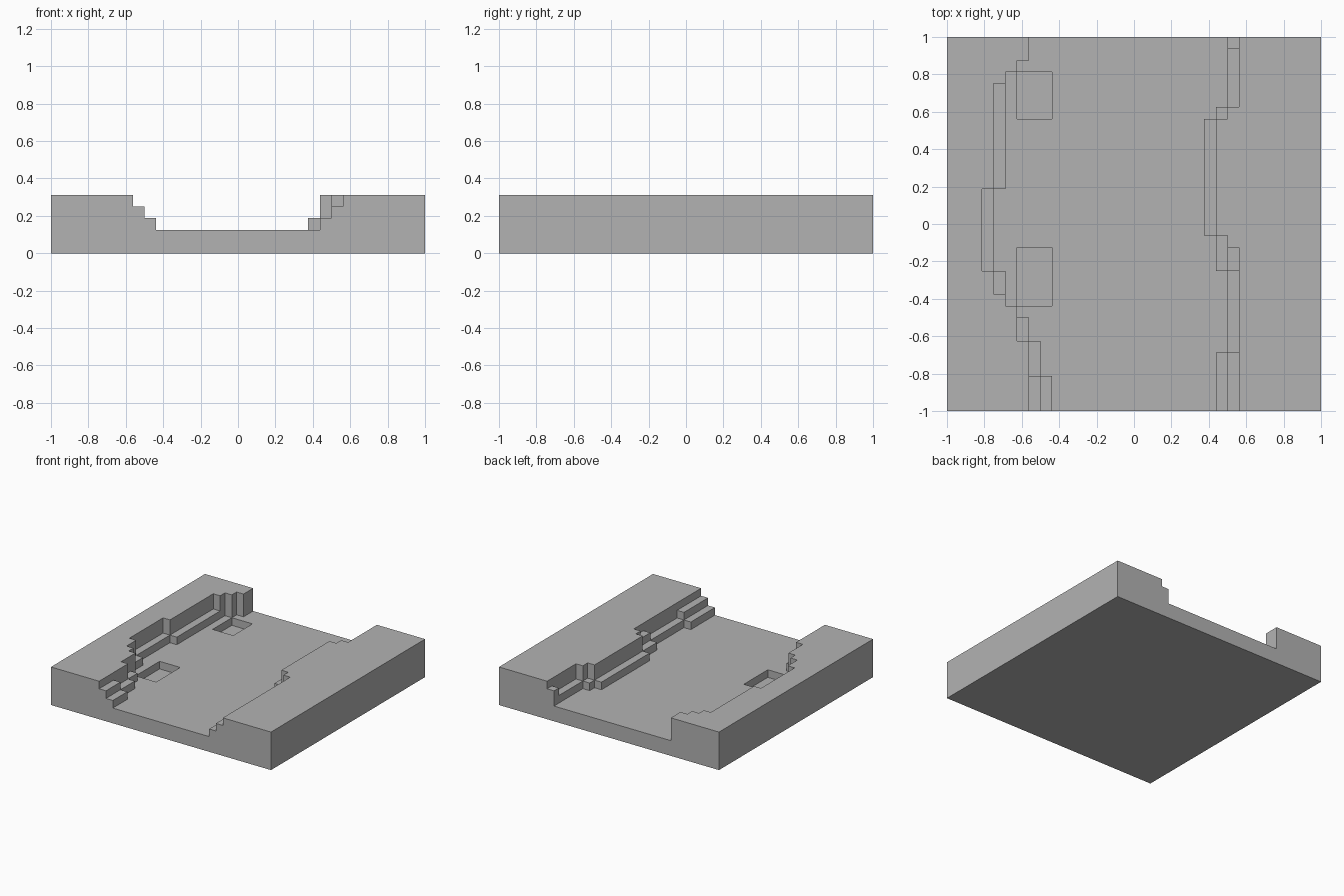
import bpy
import bmesh
import math

if "Cube" in bpy.data.objects:
    bpy.data.objects.remove(bpy.data.objects["Cube"], do_unlink=True)

UNIT = 1 / 16       # edge of one terrain block
HALF = 16           # half the plate, in blocks
BANK, BED = 5, 2    # heights in blocks

# Bank outlines, front to back: (band end in y, edge of level five, four, three)
RIGHT_BANK = [(-13, -9, -8, -7), (-10, -9, -9, -8), (-8, -10, -10, -9),
              (-7, -10, -10, -10), (-6, -11, -11, -11), (-4, -12, -12, -11),
              (3, -13, -13, -12), (12, -12, -12, -11), (13, -11, -11, -11),
              (14, -10, -10, -10), (16, -9, -9, -9)]
LEFT_BANK = [(-11, 9, 8, 7), (-4, 9, 9, 8), (-2, 9, 8, 7), (-1, 8, 8, 7),
             (9, 7, 7, 6), (10, 8, 8, 7), (15, 9, 9, 8), (16, 9, 8, 8)]
# Shallow pits in the bed: x range, y range
PITS = [(-10, -7, 9, 13), (-10, -7, -7, -2)]


def edges_at(bank, y):
    return next(band[1:] for band in bank if y < band[0])


def height(x, y):
    """Height in blocks of the column whose low corner is (x, y)."""
    if not (-HALF <= x < HALF and -HALF <= y < HALF):
        return 0
    for drop, edge in enumerate(edges_at(RIGHT_BANK, y)):
        if x < edge:
            return BANK - drop
    for drop, edge in enumerate(edges_at(LEFT_BANK, y)):
        if x >= edge:
            return BANK - drop
    in_pit = any(a <= x < b and c <= y < d for a, b, c, d in PITS)
    return BED - 1 if in_pit else BED


bm = bmesh.new()


def quad(*corners):
    bm.faces.new([bm.verts.new([c * UNIT for c in p]) for p in corners])


# Top, underside and exposed walls of every column
for x in range(-HALF, HALF):
    for y in range(-HALF, HALF):
        h = height(x, y)
        ring = [(x, y), (x + 1, y), (x + 1, y + 1), (x, y + 1)]
        quad(*[(*p, h) for p in ring])
        quad(*[(*p, 0) for p in reversed(ring)])
        for i, (dx, dy) in enumerate([(0, -1), (1, 0), (0, 1), (-1, 0)]):
            a, b = ring[i], ring[(i + 1) % 4]
            for z in range(height(x + dx, y + dy), h):
                quad((*a, z), (*b, z), (*b, z + 1), (*a, z + 1))

# Weld the columns and merge coplanar faces into clean flat surfaces
bmesh.ops.remove_doubles(bm, verts=bm.verts, dist=UNIT / 100)
bmesh.ops.dissolve_limit(bm, angle_limit=math.radians(1),
                         verts=bm.verts, edges=bm.edges)
mesh = bpy.data.meshes.new("riverbed_terrain")
bm.to_mesh(mesh)
bm.free()

stone = bpy.data.materials.new("stone_grey")
stone.use_nodes = True
colour = (0.45, 0.45, 0.45, 1)
stone.diffuse_color = colour
stone.node_tree.nodes["Principled BSDF"].inputs["Base Color"].default_value = colour
mesh.materials.append(stone)

terrain = bpy.data.objects.new("riverbed_terrain", mesh)
bpy.context.collection.objects.link(terrain)
